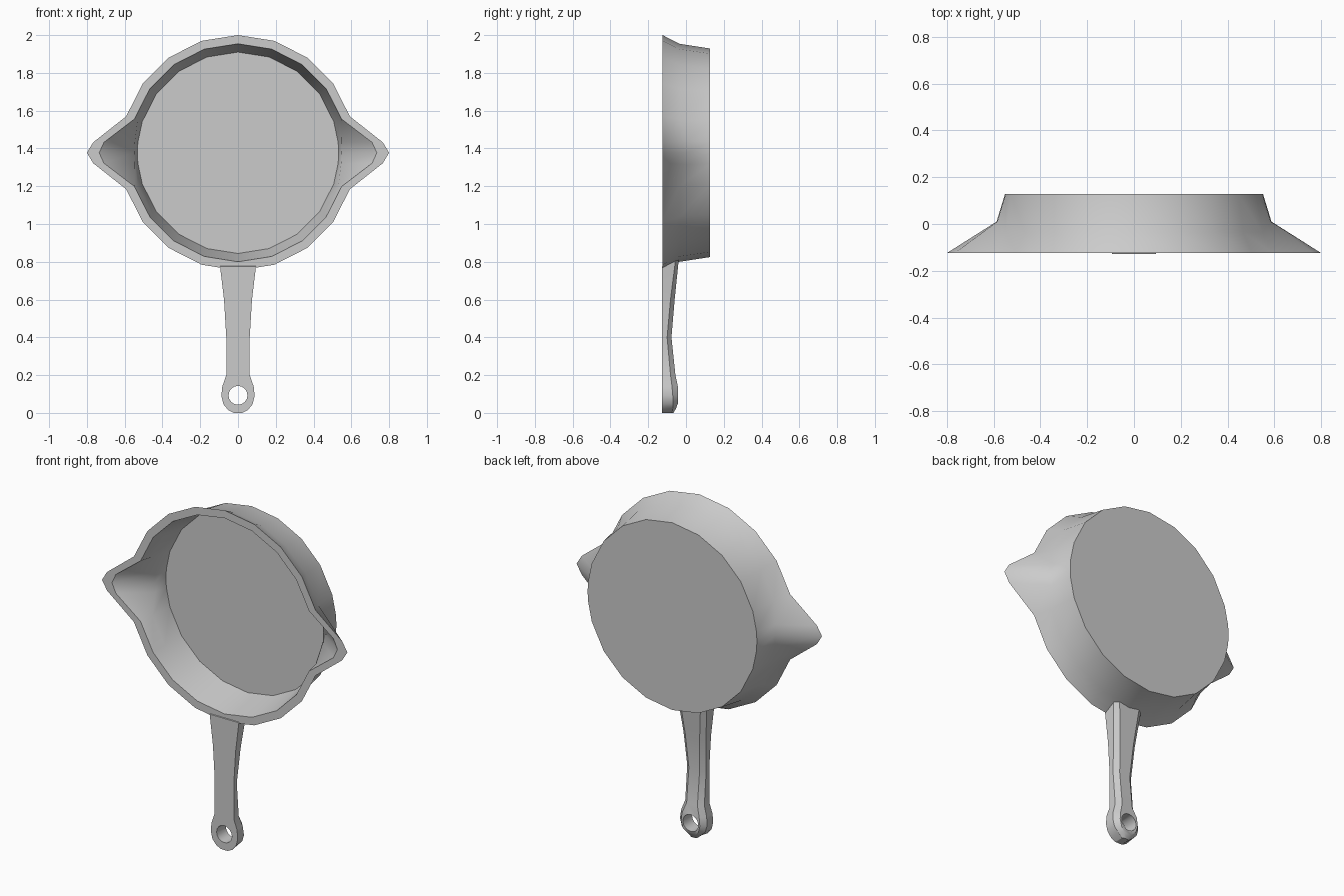
import bpy, bmesh
from math import sin, cos, radians

if "Cube" in bpy.data.objects:
    bpy.data.objects.remove(bpy.data.objects["Cube"])

CZ = 1.377  # height of the pan centre


def loft(name, rings, sharp_rings=()):
    """Skin closed rings of points, cap both ends."""
    bm = bmesh.new()
    vr = [[bm.verts.new(p) for p in ring] for ring in rings]
    n = len(rings[0])
    for a, b in zip(vr, vr[1:]):
        for i in range(n):
            j = (i + 1) % n
            bm.faces.new((a[i], a[j], b[j], b[i]))
    bm.faces.new(vr[0])
    bm.faces.new(vr[-1])
    bmesh.ops.recalc_face_normals(bm, faces=bm.faces)
    for f in bm.faces:
        f.smooth = True
    for k in sharp_rings:
        for i in range(n):
            bm.edges.get((vr[k][i], vr[k][(i + 1) % n])).smooth = False
    me = bpy.data.meshes.new(name)
    bm.to_mesh(me)
    bm.free()
    ob = bpy.data.objects.new(name, me)
    bpy.context.collection.objects.link(ob)
    return ob


# Pan body: 20-sided rings with extra points for the two pouring spouts
angles = sorted([18 * k for k in range(20)] + [84, 96, 264, 276])


def pan_ring(r, y, tip=None, side=None, spout=None):
    pts = []
    for a in angles:
        m = a % 180
        s = 1 if a < 180 else -1
        x, z, yy = r * sin(radians(a)), r * cos(radians(a)), y
        if 80 < m < 100:
            if tip:
                x = s * (tip if m == 90 else side)
                z = 0 if m == 90 else (0.055 if z > 0 else -0.055)
            elif spout:
                rr, yy = spout
                x, z = rr * sin(radians(a)), rr * cos(radians(a))
        pts.append((x, yy, CZ + z))
    return pts


loft("pan_body", [
    pan_ring(0.552, 0.128),
    pan_ring(0.577, -0.035, spout=(0.588, 0.01)),
    pan_ring(0.623, -0.124, 0.80, 0.767),
    pan_ring(0.577, -0.124, 0.735, 0.71),
    pan_ring(0.559, -0.035, spout=(0.549, 0.01)),
    pan_ring(0.533, 0.09),
], sharp_rings=(0, 2, 3, 5))

# Handle: (front z, back z, half width, crease y, back y)
rows = [
    (0.775, 0.815, 0.095, -0.055, -0.038),
    (0.60, 0.60, 0.074, -0.082, -0.060),
    (0.40, 0.40, 0.062, -0.100, -0.077),
    (0.20, 0.20, 0.062, -0.082, -0.056),
    (0.14, 0.14, 0.083, -0.074, -0.043),
    (0.09, 0.09, 0.088, -0.070, -0.042),
    (0.045, 0.05, 0.077, -0.070, -0.043),
    (0.015, 0.025, 0.052, -0.070, -0.052),
    (0.0, 0.0, 0.022, -0.075, -0.066),
]
YF = -0.128
rings = []
for zf, zb, w, yc, yb in rows:
    wb = max(w - 0.027, 0.012)
    rings.append([(-w, YF, zf), (w, YF, zf), (w, yc, zb),
                  (wb, yb, zb), (-wb, yb, zb), (-w, yc, zb)])
handle = loft("handle", rings)

# Hanging hole
bpy.ops.mesh.primitive_cylinder_add(vertices=16, radius=0.05, depth=0.5,
                                    location=(0, -0.1, 0.093),
                                    rotation=(radians(90), 0, 0))
cutter = bpy.context.object
cutter.name = "hole_cutter"
mod = handle.modifiers.new("hole", 'BOOLEAN')
mod.operation = 'DIFFERENCE'
mod.solver = 'EXACT'
mod.object = cutter
bpy.ops.object.select_all(action='DESELECT')
handle.select_set(True)
bpy.context.view_layer.objects.active = handle
bpy.ops.object.modifier_apply(modifier=mod.name)
bpy.data.objects.remove(cutter, do_unlink=True)
bpy.ops.object.shade_smooth_by_angle(angle=radians(32))
